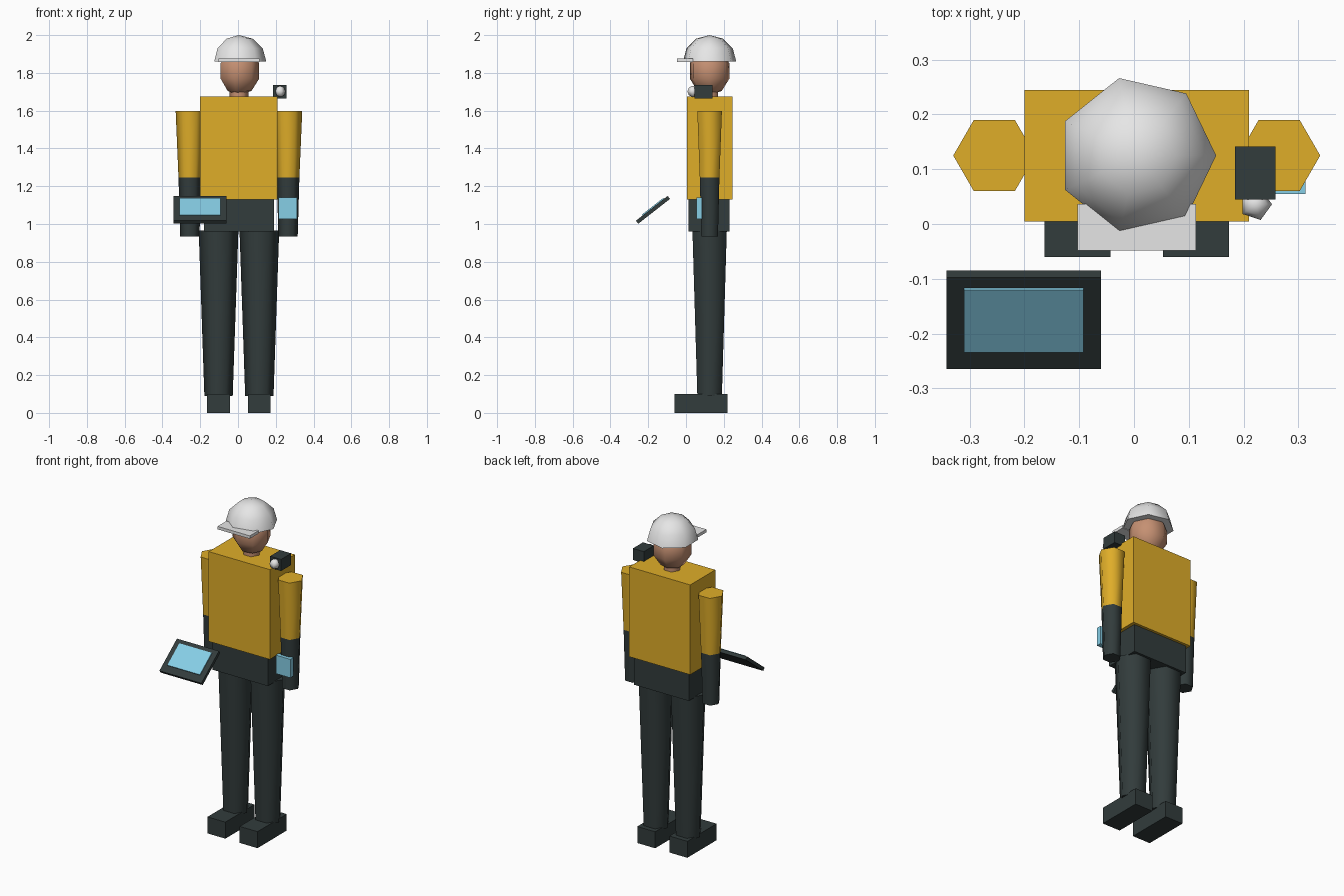
import bpy, bmesh, math
from mathutils import Matrix, Vector

cube = bpy.data.objects.get("Cube")
if cube:
    bpy.data.objects.remove(cube, do_unlink=True)


def material(name, r, g, b):
    m = bpy.data.materials.new(name)
    m.use_nodes = True
    m.diffuse_color = (r, g, b, 1)
    m.node_tree.nodes["Principled BSDF"].inputs["Base Color"].default_value = (r, g, b, 1)
    return m


yellow = material("jacket yellow", 0.74, 0.42, 0.022)
dark = material("dark charcoal", 0.032, 0.045, 0.045)
blue = material("screen blue", 0.24, 0.62, 0.79)
skin = material("skin", 0.56, 0.28, 0.17)
white = material("helmet white", 0.79, 0.79, 0.79)


def add(name, bm, mat, location):
    bmesh.ops.recalc_face_normals(bm, faces=bm.faces[:])
    mesh = bpy.data.meshes.new(name)
    bm.to_mesh(mesh)
    bm.free()
    mesh.materials.append(mat)
    ob = bpy.data.objects.new(name, mesh)
    ob.location = location
    bpy.context.collection.objects.link(ob)
    return ob


def box(name, mat, center, size, tilt=0):
    bm = bmesh.new()
    bmesh.ops.create_cube(bm, size=1)
    bmesh.ops.scale(bm, vec=Vector(size), verts=bm.verts)
    bmesh.ops.rotate(bm, matrix=Matrix.Rotation(tilt, 3, 'X'), verts=bm.verts)
    return add(name, bm, mat, center)


def lathe(name, mat, center, sides, profile):
    """Smooth round part from (radius, height) pairs, bottom to top."""
    bm = bmesh.new()
    rings = []
    for r, z in profile:
        angles = [math.tau * i / sides for i in range(sides)]
        rings.append([bm.verts.new((r * math.cos(a), r * math.sin(a), z)) for a in angles])
    for low, high in zip(rings, rings[1:]):
        for i in range(sides):
            j = (i + 1) % sides
            bm.faces.new((low[i], low[j], high[j], high[i]))
    bm.faces.new(rings[0])
    bm.faces.new(rings[-1])
    bmesh.ops.remove_doubles(bm, verts=bm.verts[:], dist=1e-5)
    ob = add(name, bm, mat, center)
    bpy.ops.object.select_all(action='DESELECT')
    ob.select_set(True)
    bpy.context.view_layer.objects.active = ob
    bpy.ops.object.shade_smooth_by_angle(angle=math.radians(76))
    return ob


def arc(radius, height, bands, start=-90):
    """Profile of a ball from a starting latitude up to the pole."""
    lats = [math.radians(start + (90 - start) * i / bands) for i in range(bands + 1)]
    return [(radius * max(0, math.cos(a)), height * math.sin(a)) for a in lats]


CX, CY = 0.005, 0.125

# Torso and hips
box("jacket_torso", yellow, (CX, CY, 1.403), (0.41, 0.24, 0.545))
box("hips", dark, (CX, CY - 0.003, 1.045), (0.37, 0.215, 0.17))

# Limbs
for side, s in (("left", 1), ("right", -1)):
    leg_x, arm_x = CX + s * 0.108, CX + s * 0.26
    lathe(side + "_leg", dark, (leg_x, CY, 0), 6, [(0.075, 0.09), (0.105, 0.965)])
    box(side + "_shoe", dark, (leg_x, 0.08, 0.05), (0.12, 0.28, 0.1))
    lathe(side + "_sleeve", yellow, (arm_x, CY, 0), 6, [(0.06, 1.245), (0.075, 1.597)])
    lathe(side + "_forearm", dark, (arm_x, CY, 0), 6, [(0.051, 0.935), (0.06, 1.245)])

# Head and neck
lathe("neck", skin, (CX, CY, 0), 6, [(0.05, 1.66), (0.05, 1.75)])
lathe("head", skin, (CX, CY, 1.81), 7, arc(0.113, 0.13, 5))

# Helmet with front brim
lathe("helmet_shell", white, (CX, CY, 1.86), 7, arc(0.145, 0.14, 3, start=0))
box("helmet_brim", white, (CX, -0.006, 1.866), (0.216, 0.085, 0.018))

# Shoulder camera
box("shoulder_camera", dark, (0.221, 0.093, 1.7), (0.074, 0.097, 0.07))
lathe("camera_lens", white, (0.222, 0.036, 1.702), 5, arc(0.03, 0.03, 4))

# Wrist display on the left forearm
box("wrist_display", blue, (0.264, 0.07, 1.083), (0.098, 0.03, 0.112))

# Tilted tablet
TILT = math.radians(38)
box("tablet", dark, (-0.201, -0.175, 1.075), (0.282, 0.213, 0.02), TILT)
box("tablet_screen", blue, (-0.201, -0.175, 1.09), (0.218, 0.145, 0.008), TILT)
